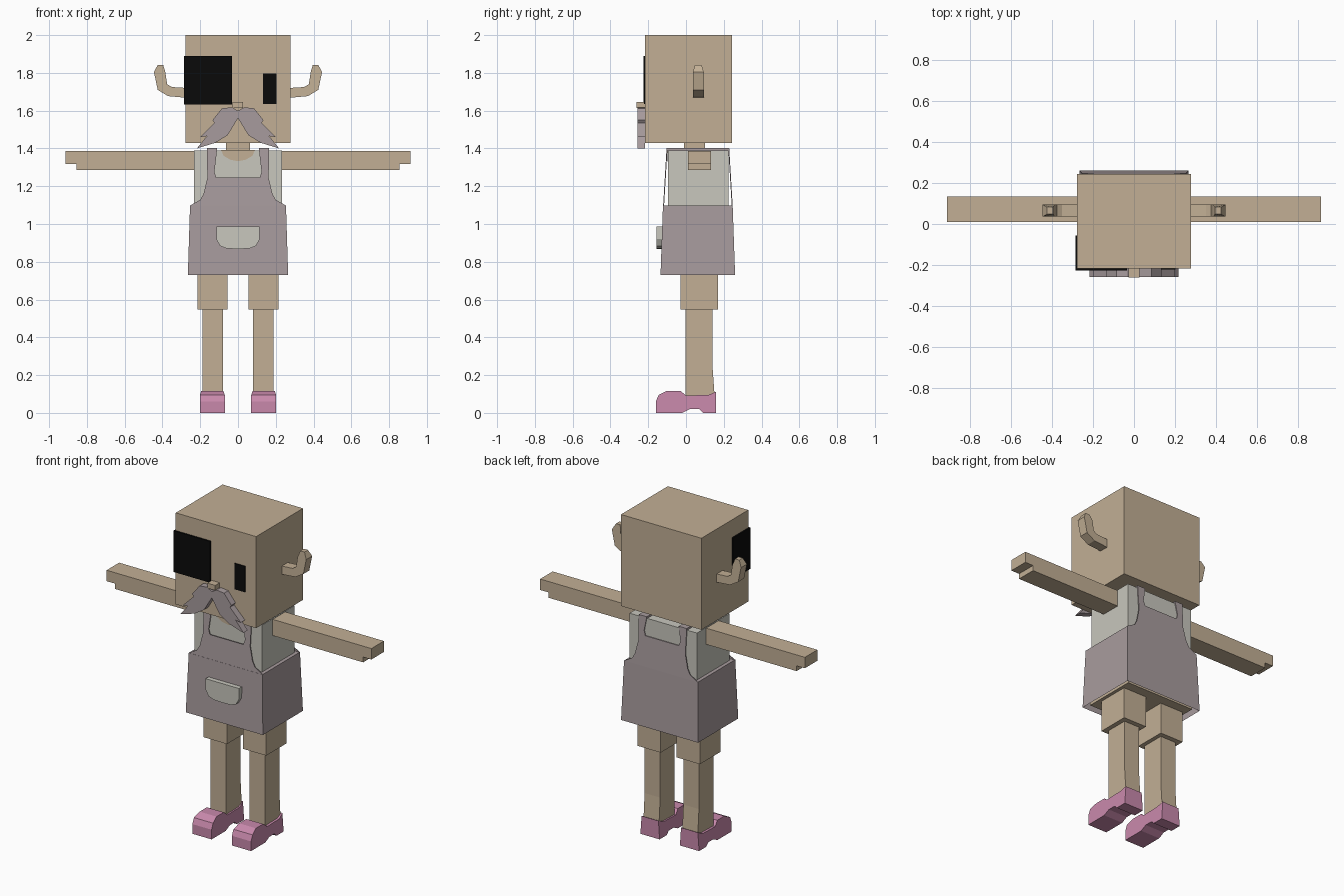
import bpy, bmesh

cube = bpy.data.objects.get("Cube")
if cube:
    bpy.data.objects.remove(cube, do_unlink=True)


def material(name, rgb):
    m = bpy.data.materials.new(name)
    m.use_nodes = True
    m.diffuse_color = (*rgb, 1)
    m.node_tree.nodes["Principled BSDF"].inputs["Base Color"].default_value = (*rgb, 1)
    return m


skin = material("tan skin", (0.54, 0.43, 0.30))
cloth = material("pale grey shirt", (0.58, 0.57, 0.51))
mauve = material("mauve grey", (0.39, 0.33, 0.34))
pink = material("pink shoe", (0.58, 0.25, 0.41))
black = material("black", (0.003, 0.003, 0.003))


def finish(name, bm, mat, tweak=None):
    if tweak:
        for v in bm.verts:
            tweak(v.co)
    bmesh.ops.recalc_face_normals(bm, faces=bm.faces)
    mesh = bpy.data.meshes.new(name)
    bm.to_mesh(mesh)
    bm.free()
    mesh.materials.append(mat)
    obj = bpy.data.objects.new(name, mesh)
    bpy.context.collection.objects.link(obj)
    return obj


def prism(name, pts, axis, a, b, mat, tweak=None):
    """Extrude an outline: (x, z) along y, or (y, z) along x."""
    bm = bmesh.new()
    rings = []
    for d in (a, b):
        rings.append([bm.verts.new((p, d, z) if axis == "y" else (d, p, z)) for p, z in pts])
        bm.faces.new(rings[-1])
    n = len(pts)
    for i in range(n):
        j = (i + 1) % n
        bm.faces.new((rings[0][i], rings[0][j], rings[1][j], rings[1][i]))
    return finish(name, bm, mat, tweak)


def box(name, x, y, z, mat, tweak=None):
    return prism(name, [(x[0], z[0]), (x[1], z[0]), (x[1], z[1]), (x[0], z[1])],
                 "y", y[0], y[1], mat, tweak)


def flip(pts, s):
    return [(s * x, z) for x, z in pts]


def both(half):
    """Close a right-hand half outline with its mirror image."""
    return half + [(-x, z) for x, z in reversed(half) if x > 0]


# Head, neck and face
box("head", (-0.277, 0.277), (-0.217, 0.244), (1.43, 2.0), skin)
box("neck", (-0.063, 0.063), (-0.01, 0.1), (1.36, 1.44), skin)
box("large_eye_front", (-0.286, -0.033), (-0.226, -0.217), (1.633, 1.89), black)
box("large_eye_side", (-0.286, -0.277), (-0.226, -0.055), (1.633, 1.89), black)
box("small_eye", (0.132, 0.203), (-0.222, -0.216), (1.635, 1.797), black)
box("nose", (-0.028, 0.026), (-0.262, -0.216), (1.615, 1.646), skin)

# Moustache: one jagged half, mirrored
whisker = [(0, 1.6), (0.035, 1.618), (0.085, 1.612), (0.135, 1.55), (0.125, 1.535),
           (0.2, 1.46), (0.165, 1.465), (0.218, 1.4), (0.12, 1.43), (0.055, 1.47), (0, 1.56)]
for s, side in ((1, "left"), (-1, "right")):
    prism(side + "_moustache", flip(whisker, s), "y", -0.258, -0.216, mauve)


# Curled horns, narrowing to the tip
def horn_tip(co):
    if co.z > 1.82:
        co.y = 0.065 + (co.y - 0.065) * 0.6


horn = [(0.27, 1.668), (0.37, 1.677), (0.425, 1.71), (0.445, 1.805), (0.425, 1.842),
        (0.396, 1.842), (0.385, 1.805), (0.375, 1.74), (0.35, 1.725), (0.27, 1.72)]
arm = [(0.23, 1.285), (0.855, 1.285), (0.855, 1.318), (0.912, 1.318), (0.912, 1.386), (0.23, 1.386)]
shoe = [(-0.16, 0), (-0.02, 0), (0.02, 0.02), (0.07, 0.02), (0.09, 0), (0.16, 0),
        (0.16, 0.113), (0.12, 0.095), (0.0, 0.092), (-0.03, 0.117), (-0.1, 0.117),
        (-0.145, 0.095), (-0.16, 0.06)]


def calf_flare(co):
    if co.z < 0.3 and co.y > 0.1:
        co.y = 0.152


for s, side in ((1, "left"), (-1, "right")):
    prism(side + "_horn", flip(horn, s), "y", 0.036, 0.094, skin, horn_tip)
    prism(side + "_arm", flip(arm, s), "y", 0.01, 0.133, skin)
    box(side + "_thigh", (s * 0.055, s * 0.215), (-0.03, 0.17), (0.548, 0.8), skin)
    box(side + "_shin", (s * 0.08, s * 0.187), (-0.002, 0.14), (0.25, 0.56), skin)
    box(side + "_ankle", (s * 0.08, s * 0.187), (-0.002, 0.14), (0.08, 0.25), skin,
        lambda co: calf_flare(co) if co.z < 0.2 else None)

    # Shoes with a softened top edge
    def taper(co, mid=s * 0.135):
        if co.z > 0.1:
            co.x = mid + (co.x - mid) * 0.88
    prism(side + "_shoe", shoe, "x", s * 0.07, s * 0.202, pink, taper)

# Shirt with a scooped neckline
box("shirt", (-0.232, 0.232), (-0.095, 0.224), (1.05, 1.39), cloth)
scoop = both([(0, 1.332), (0.04, 1.34), (0.075, 1.36), (0.09, 1.391)])
prism("neckline", scoop, "y", -0.099, -0.094, skin)


# Flared apron skirt, open below, with the hips inside
def flare(co):
    if co.z < 1.0:
        co.x *= 1.045
        co.y = 0.0625 + (co.y - 0.0625) * 1.07


skirt = box("apron_skirt", (-0.254, 0.254), (-0.122, 0.247), (0.73, 1.098), mauve, flare)
bm = bmesh.new()
bm.from_mesh(skirt.data)
bmesh.ops.delete(bm, geom=[f for f in bm.faces if f.calc_center_median().z < 0.74], context="FACES")
bm.to_mesh(skirt.data)
bm.free()
box("hips", (-0.235, 0.235), (-0.105, 0.23), (0.742, 0.9), skin)


# Bib sheets leaning in toward the shoulders, with straps across the top
def lean(sign):
    def move(co):
        co.y += sign * 0.06 * (co.z - 1.098)
    return move


for name, y, top, sign in (("front_bib", -0.121, 1.245, 1), ("back_bib", 0.242, 1.285, -1)):
    half = [(0, top), (0.115, top), (0.125, top + 0.03), (0.11, 1.402), (0.165, 1.402),
            (0.162, 1.245), (0.182, 1.16), (0.2, 1.128), (0.254, 1.098), (0, 1.098)]
    for s, side in ((1, "left_"), (-1, "right_")):
        prism(side + name, flip(half, s), "y", y, y + 0.005, mauve, lean(sign))
for s, side in ((1, "left"), (-1, "right")):
    box(side + "_shoulder_strap", (s * 0.11, s * 0.165), (-0.103, 0.225), (1.389, 1.402), mauve)

# Pocket with a rounded lower edge
pocket = both([(0, 0.868), (0.06, 0.87), (0.095, 0.884), (0.115, 0.92), (0.115, 0.987)])
prism("pocket", pocket, "y", -0.155, -0.12, cloth)
